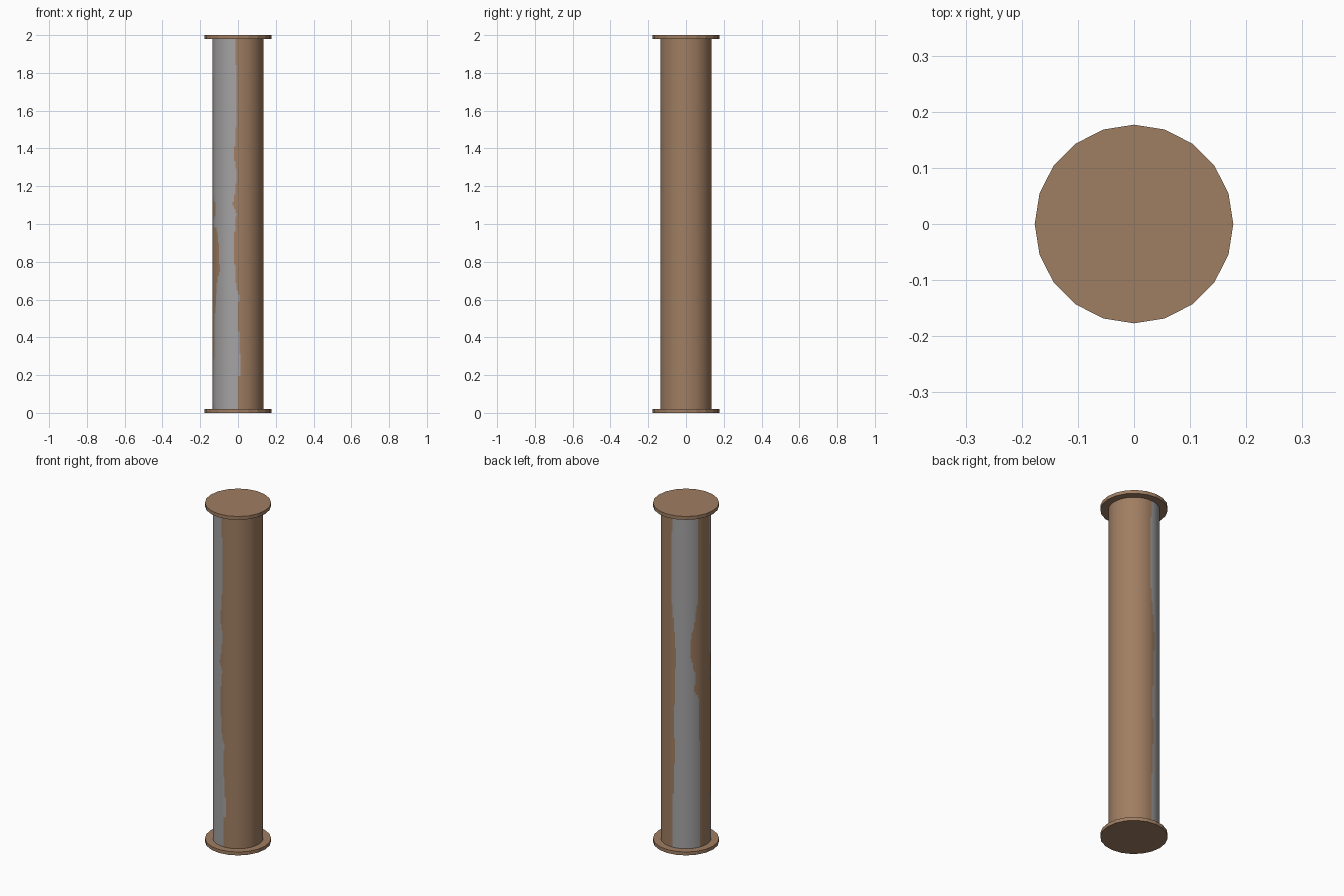
import bpy, bmesh, math

if "Cube" in bpy.data.objects:
    bpy.data.objects.remove(bpy.data.objects["Cube"])

R_POST, R_CAP, CAP_H, HEIGHT = 0.135, 0.177, 0.02, 2.0


def material(name, rgb):
    m = bpy.data.materials.new(name)
    m.diffuse_color = (*rgb, 1)
    m.use_nodes = True
    m.node_tree.nodes["Principled BSDF"].inputs["Base Color"].default_value = m.diffuse_color
    return m


brown = material("rusty_brown", (0.352, 0.209, 0.122))
grey = material("bare_grey", (0.376, 0.366, 0.370))


def interp(points, z):
    """Angle of a ragged colour border at height z."""
    for (z0, a0), (z1, a1) in zip(points, points[1:]):
        if z <= z1:
            return a0 + (a1 - a0) * (z - z0) / (z1 - z0)
    return points[-1][1]


# ragged borders of the two bare stripes: (height, angle in degrees)
BACK_A = [(0, 92), (.3, 94), (.54, 98), (.78, 97), (.96, 98), (1.14, 102),
          (1.31, 97), (1.49, 90), (2, 92)]
BACK_B = [(0, 158), (.6, 158), (.9, 155), (.95, 143), (1.03, 148), (1.14, 136),
          (1.25, 136), (1.35, 145), (1.5, 154), (2, 154)]
FRONT_A = [(0, 200), (.25, 197), (.3, 203), (.5, 203), (.6, 210), (.72, 217),
           (.75, 224), (.9, 222), (.97, 213), (1, 195), (1.05, 207), (1.1, 208),
           (1.15, 195), (2, 193)]
FRONT_B = [(0, 270), (.19, 270), (.2, 275), (.3, 275), (.5, 270), (.62, 272),
           (.7, 264), (.9, 260), (1.05, 266), (1.1, 259), (1.25, 268),
           (1.35, 261), (1.6, 268), (2, 264)]


def is_bare(angle, z):
    return (interp(BACK_A, z) < angle < interp(BACK_B, z)
            or interp(FRONT_A, z) < angle < interp(FRONT_B, z))


def finish(name, bm, mats):
    me = bpy.data.meshes.new(name)
    bm.to_mesh(me)
    bm.free()
    ob = bpy.data.objects.new(name, me)
    bpy.context.collection.objects.link(ob)
    for m in mats:
        me.materials.append(m)
    return ob


# post: fine tube so the stripes can be coloured by face
COLS, ROWS = 120, 100
bm = bmesh.new()
z_of = lambda r: CAP_H + (HEIGHT - 2 * CAP_H) * r / ROWS
grid = [[bm.verts.new((R_POST * math.cos(math.tau * c / COLS),
                       R_POST * math.sin(math.tau * c / COLS), z_of(r)))
         for c in range(COLS)] for r in range(ROWS + 1)]
for r in range(ROWS):
    for c in range(COLS):
        d = (c + 1) % COLS
        f = bm.faces.new((grid[r][c], grid[r][d], grid[r + 1][d], grid[r + 1][c]))
        f.smooth = True
        f.material_index = int(is_bare((c + .5) * 360 / COLS, z_of(r + .5)))
finish("post", bm, [brown, grey])

# twenty-sided end plates
for name, z in (("bottom_plate", CAP_H / 2), ("top_plate", HEIGHT - CAP_H / 2)):
    bm = bmesh.new()
    bmesh.ops.create_cone(bm, cap_ends=True, segments=20, radius1=R_CAP,
                          radius2=R_CAP, depth=CAP_H)
    for f in bm.faces:
        f.smooth = False
    finish(name, bm, [brown]).location.z = z
